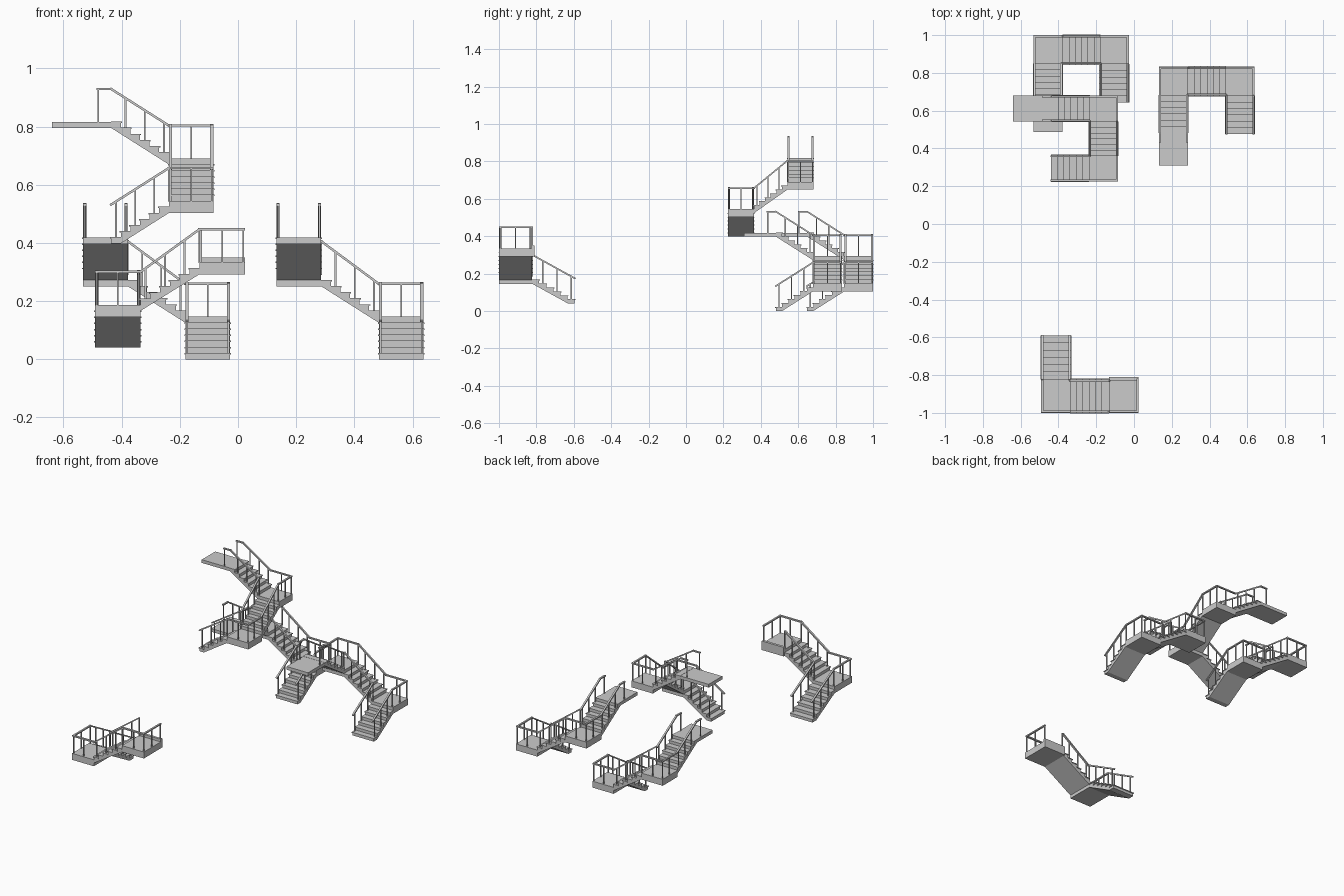
import bpy, bmesh
from math import pi
from mathutils import Matrix, Vector

if "Cube" in bpy.data.objects:
    bpy.data.objects.remove(bpy.data.objects["Cube"])

L, W = 0.198, 0.154          # flight run, flight width
R, N = 0.0209, 6             # riser height, treads per flight
H, D = R * (N + 1), L / N    # rise between landings, tread depth
RAIL, INSET = 0.113, 0.006   # handrail height and edge inset

# each flight: start corner, walking direction, direction towards outer edge
FLIGHTS = [
    (Vector((0, 0, 0)), Vector((0, 1, 0)), Vector((1, 0, 0))),
    (Vector((0, L, H)), Vector((-1, 0, 0)), Vector((0, 1, 0))),
    (Vector((-L, L, 2 * H)), Vector((0, -1, 0)), Vector((-1, 0, 0))),
]
UP = Vector((0, 0, 1))


def at(i, s, a, z):
    o, d, c = FLIGHTS[i]
    return o + d * s + c * a + UP * z


def prism(bm, near, far):
    a = [bm.verts.new(p) for p in near]
    b = [bm.verts.new(p) for p in far]
    bm.faces.new(a)
    bm.faces.new(b[::-1])
    for k in range(len(a)):
        j = (k + 1) % len(a)
        bm.faces.new((a[k], b[k], b[j], a[j]))


def slab(bm, i, s0, s1, a0, a1, z0, z1):
    prof = [(s0, z0), (s1, z0), (s1, z1), (s0, z1)]
    prism(bm, [at(i, s, a0, z) for s, z in prof], [at(i, s, a1, z) for s, z in prof])


def beam(bm, p, q, w, h):
    d = (q - p).normalized()
    side = d.cross(UP)
    side = side.normalized() if side.length > 1e-4 else Vector((1, 0, 0))
    top = side.cross(d).normalized()
    ring = [side * x * w / 2 + top * y * h / 2 for x, y in ((-1, -1), (1, -1), (1, 1), (-1, 1))]
    e = d * w * 0.4
    prism(bm, [p - e + r for r in ring], [q + e + r for r in ring])


def post(bm, foot, top_z):
    beam(bm, foot, Vector((foot.x, foot.y, top_z)), 0.006, 0.006)


def finish(name, bm, m):
    bm.transform(m)
    bmesh.ops.recalc_face_normals(bm, faces=bm.faces)
    me = bpy.data.meshes.new(name)
    bm.to_mesh(me)
    bm.free()
    bpy.context.collection.objects.link(bpy.data.objects.new(name, me))


def staircase(name, loc, turn, scale, flights, platform=0.165):
    m = (Matrix.Translation(loc) @ Matrix.Diagonal((scale[0], scale[1], 1, 1))
         @ Matrix.Rotation(turn, 4, 'Z'))

    # stepped flights with sloping undersides
    bm = bmesh.new()
    for i in range(flights):
        prof = [(0, 0 if i == 0 else -R)]
        for k in range(N):
            prof += [(k * D, (k + 1) * R), ((k + 1) * D, (k + 1) * R)]
        prof.append((L, (N - 1) * R))
        if i == 0:
            prof.append((L / N, 0))
        prism(bm, [at(i, s, 0, z) for s, z in prof], [at(i, s, W, z) for s, z in prof])
    finish(name + "_flights", bm, m)

    # projecting tread boards
    bm = bmesh.new()
    for i in range(flights):
        for k in range(N):
            slab(bm, i, k * D - 0.004, (k + 1) * D, -0.003, W + 0.003,
                 (k + 1) * R - 0.004, (k + 1) * R + 0.001)
    finish(name + "_treads", bm, m)

    # corner landings and top platform
    bm = bmesh.new()
    for i in range(min(flights, 2)):
        slab(bm, i, L, L + W, 0, W, H - 2 * R, H)
    if flights == 3:
        slab(bm, 2, L, L + platform, 0, W, H - 2 * R, H - R)
    else:
        slab(bm, 2, -0.004, 0.010, 0, W, -2 * R, R * 0.8)
    finish(name + "_landings", bm, m)

    # handrails on both edges with posts
    rails, posts = bmesh.new(), bmesh.new()
    for outer in (True, False):
        a = W - INSET if outer else INSET
        path = []
        for i in range(flights):
            z0 = R if i == 0 else 0
            z1 = N * R if i == 2 else H
            path += [at(i, 0, a, z0 + RAIL), at(i, L, a, z1 + RAIL)]
            for k in range(0, N, 2):
                s = (k + 0.5) * D
                foot = at(i, s, a, (k + 1) * R)
                post(posts, foot, FLIGHTS[i][0].z + z0 + (z1 - z0) * s / L + RAIL)
            if i == 2:
                path.append(at(i, L + 0.046, a, z1 + RAIL))
                ends = [L + 0.044]
            elif outer:
                path.append(at(i, L + a, a, H + RAIL))
                ends = [L, L + W / 2, L + a]
            else:
                ends = [L + INSET]
            for s in ends:
                foot = at(i, s, a, z1)
                post(posts, foot, foot.z + RAIL)
            if i < 2 and outer:
                foot = at(i + 1, -W / 2, a, 0)
                post(posts, foot, foot.z + RAIL)
        if flights == 2 and outer:
            path.append(at(2, 0, a, RAIL))
            post(posts, at(2, 0, a, 0), 2 * H + RAIL)
        for p, q in zip(path, path[1:]):
            if (q - p).length > 0.02:
                beam(rails, p, q, 0.011, 0.008)
    finish(name + "_handrails", rails, m)
    finish(name + "_posts", posts, m)


staircase("right_stair", (0.484, 0.481, 0), 0, (1, 1), 3, 0.171)
staircase("back_stair", (-0.181, 0.648, 0), 0, (1, 1), 3, 0.16)
staircase("upper_stair", (-0.436, 0.364, 0.398), -pi / 2, (1, 0.9), 3, 0.204)
staircase("front_stair", (-0.335, -0.595, 0.041), pi, (1.02, 1.15), 2)
